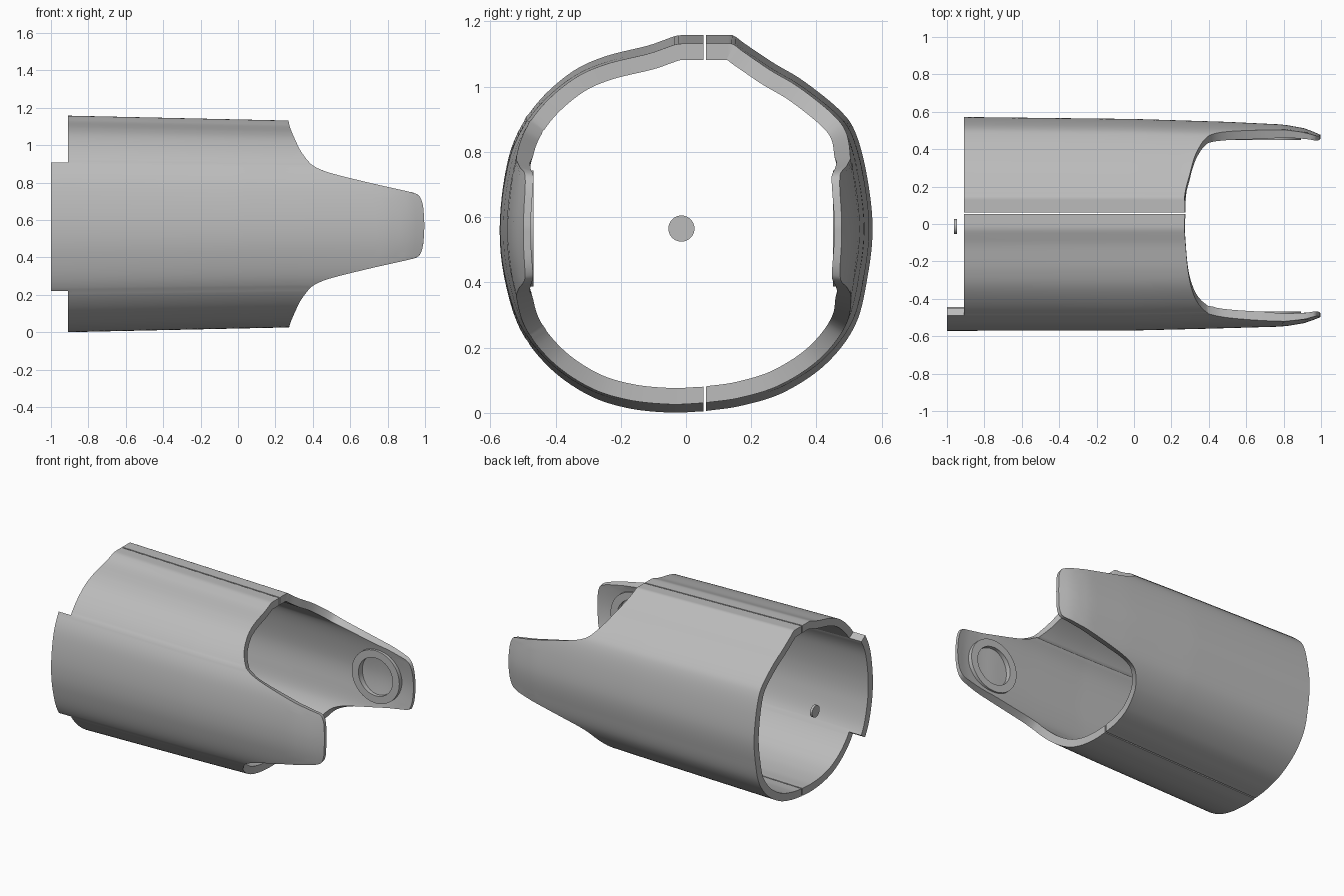
import bpy, bmesh, math
from mathutils import Vector

if "Cube" in bpy.data.objects:
    bpy.data.objects.remove(bpy.data.objects["Cube"])

MID = 0.57  # height of the long axis

mat = bpy.data.materials.new("plain_grey")
mat.diffuse_color = (0.5, 0.5, 0.5, 1)
mat.use_nodes = True
mat.node_tree.nodes["Principled BSDF"].inputs["Base Color"].default_value = mat.diffuse_color


def interp(table, v):
    """Piecewise linear lookup in an ascending table."""
    if v <= table[0][0]:
        return table[0][1]
    for (a, fa), (b, fb) in zip(table, table[1:]):
        if v <= b:
            return fa + (fb - fa) * (v - a) / (b - a)
    return table[-1][1]


def spline(pts, n):
    """Catmull-Rom through the points, resampled to n even steps."""
    p = [Vector(q) for q in pts]
    p = [2 * p[0] - p[1]] + p + [2 * p[-1] - p[-2]]
    dense = []
    for i in range(1, len(p) - 2):
        a, b, c, d = p[i - 1:i + 3]
        for k in range(24):
            t = k / 24
            dense.append(0.5 * (2 * b + (c - a) * t + (2 * a - 5 * b + 4 * c - d) * t * t
                                + (3 * b - a - 3 * c + d) * t ** 3))
    dense.append(p[-2])
    dist = [0.0]
    for a, b in zip(dense, dense[1:]):
        dist.append(dist[-1] + (b - a).length)
    ys = [(s, q[0]) for s, q in zip(dist, dense)]
    zs = [(s, q[1]) for s, q in zip(dist, dense)]
    return [Vector((interp(ys, dist[-1] * i / n), interp(zs, dist[-1] * i / n)))
            for i in range(n + 1)]


def finish(ob):
    ob.data.materials.append(mat)
    bpy.ops.object.select_all(action='DESELECT')
    ob.select_set(True)
    bpy.context.view_layer.objects.active = ob
    bpy.ops.object.shade_smooth_by_angle(angle=math.radians(35))


def from_bmesh(name, bm):
    bmesh.ops.recalc_face_normals(bm, faces=bm.faces)
    me = bpy.data.meshes.new(name)
    bm.to_mesh(me)
    bm.free()
    ob = bpy.data.objects.new(name, me)
    bpy.context.collection.objects.link(ob)
    finish(ob)


# Right-hand end of the shell: distance from mid height -> x
RIM = [(0, .997), (.1, .99), (.15, .975), (.17, .955), (.185, .9), (.23, .7), (.28, .5),
       (.31, .42), (.34, .38), (.40, .335), (.45, .31), (.52, .28), (.56, .27)]
RIM = [(q[0], q[1]) for q in spline(RIM, 300)]
# Taper of the cross-section and wall along x
HEIGHT = [(-.91, 1), (.28, .955), (1, .955)]
WALL = [(-1, .05), (.7, .05), (.9, .036), (1, .022)]


def half_shell(name, section, width, tab):
    pts = spline(section, 150)
    if tab:  # put rows exactly on the tab edges
        for z in tab:
            min(pts, key=lambda q: abs(q[1] - z) + (q[0] > -.3))[1] = z
    cols = 44
    outer, inner = [], []
    for i, q in enumerate(pts):
        tan = pts[min(i + 1, len(pts) - 1)] - pts[max(i - 1, 0)]
        n = Vector((-tan[1], tan[0])).normalized()
        if n.dot(q - Vector((0, MID))) > 0:
            n = -n
        if i in (0, len(pts) - 1):  # seam edges stay straight
            n = Vector((0, math.copysign(1, n[1])))
        end = interp(RIM, abs(q[1] - MID) * .955)
        xs = [-1.0] + [-.91 + (end + .91) * j / cols for j in range(cols + 1)]
        ro, ri = [], []
        for x in xs:
            seam = min(1, abs(q[0] - .058) / .2)
            y = q[0] * (1 + (interp(width, x) - 1) * seam)
            z = MID + (q[1] - MID) * interp(HEIGHT, x)
            w = interp(WALL, x)
            ro.append((x, y, z))
            ri.append((x, y + n[0] * w, z + n[1] * w))
        outer.append(ro)
        inner.append(ri)

    bm = bmesh.new()
    made = {}

    def v(i, j, side):
        if (i, j, side) not in made:
            made[i, j, side] = bm.verts.new((inner if side else outer)[i][j])
        return made[i, j, side]

    # Outer and inner skins
    edges = set()
    for i in range(len(pts) - 1):
        zm = (pts[i][1] + pts[i + 1][1]) / 2
        for j in range(cols + 1):
            if j == 0 and not (tab and tab[0] < zm < tab[1]):
                continue
            loop = [(i, j), (i + 1, j), (i + 1, j + 1), (i, j + 1)]
            bm.faces.new([v(*c, 0) for c in loop])
            bm.faces.new([v(*c, 1) for c in reversed(loop)])
            edges.update(zip(loop, loop[1:] + loop[:1]))
    # Close the wall along every open border
    for a, b in edges:
        if (b, a) not in edges:
            bm.faces.new([v(*b, 0), v(*a, 0), v(*a, 1), v(*b, 1)])
    from_bmesh(name, bm)


FRONT = [(.054, 1.158), (0, 1.158), (-.03, 1.156), (-.07, 1.142), (-.12, 1.125), (-.25, 1.092),
         (-.35, 1.045), (-.45, .957), (-.52, .85), (-.555, .73), (-.571, .57), (-.558, .42),
         (-.51, .26), (-.42, .14), (-.3, .055), (-.18, .015), (-.05, .001), (.054, .005)]
BACK = [(.062, 1.158), (.12, 1.158), (.147, 1.156), (.18, 1.132), (.27, 1.072), (.36, 1.018),
        (.47, .93), (.52, .86), (.555, .73), (.573, .57), (.558, .42), (.52, .27), (.43, .15),
        (.3, .063), (.17, .022), (.062, .006)]
half_shell("front_half_shell", FRONT,
           [(-1, 1), (0, .997), (.4, .98), (.8, .96), (.92, .925), (1, .87)], (.22, .908))
half_shell("back_half_shell", BACK,
           [(-1, 1), (0, .98), (.5, .953), (.8, .928), (.92, .89), (1, .83)], None)


def lathe(name, profile, centre, axis, steps=64):
    """Revolve a closed (radius, offset) profile about the x or y axis."""
    bm = bmesh.new()
    rings = []
    for k in range(steps):
        c, s = math.cos(2 * math.pi * k / steps), math.sin(2 * math.pi * k / steps)
        rings.append([bm.verts.new(Vector(centre) + Vector(
            (r * c, o, r * s) if axis == 'y' else (o, r * c, r * s))) for r, o in profile])
    m = len(profile)
    for k in range(steps):
        a, b = rings[k], rings[(k + 1) % steps]
        for j in range(m):
            bm.faces.new((a[j], a[(j + 1) % m], b[(j + 1) % m], b[j]))
    bmesh.ops.remove_doubles(bm, verts=bm.verts, dist=1e-5)
    from_bmesh(name, bm)


# Pivot rings on the inside of both ears
for name, y0, y1 in (("front_pivot_ring", -.468, -.515), ("back_pivot_ring", .45, .5)):
    lathe(name, [(.178, y0), (.178, y1), (.128, y1), (.128, y0)], (.715, 0, .565), 'y')

# Small loose disc at the open end
lathe("small_disc", [(0, -.008), (.04, -.008), (.04, .008), (0, .008)], (-.955, -.014, .565), 'x')
